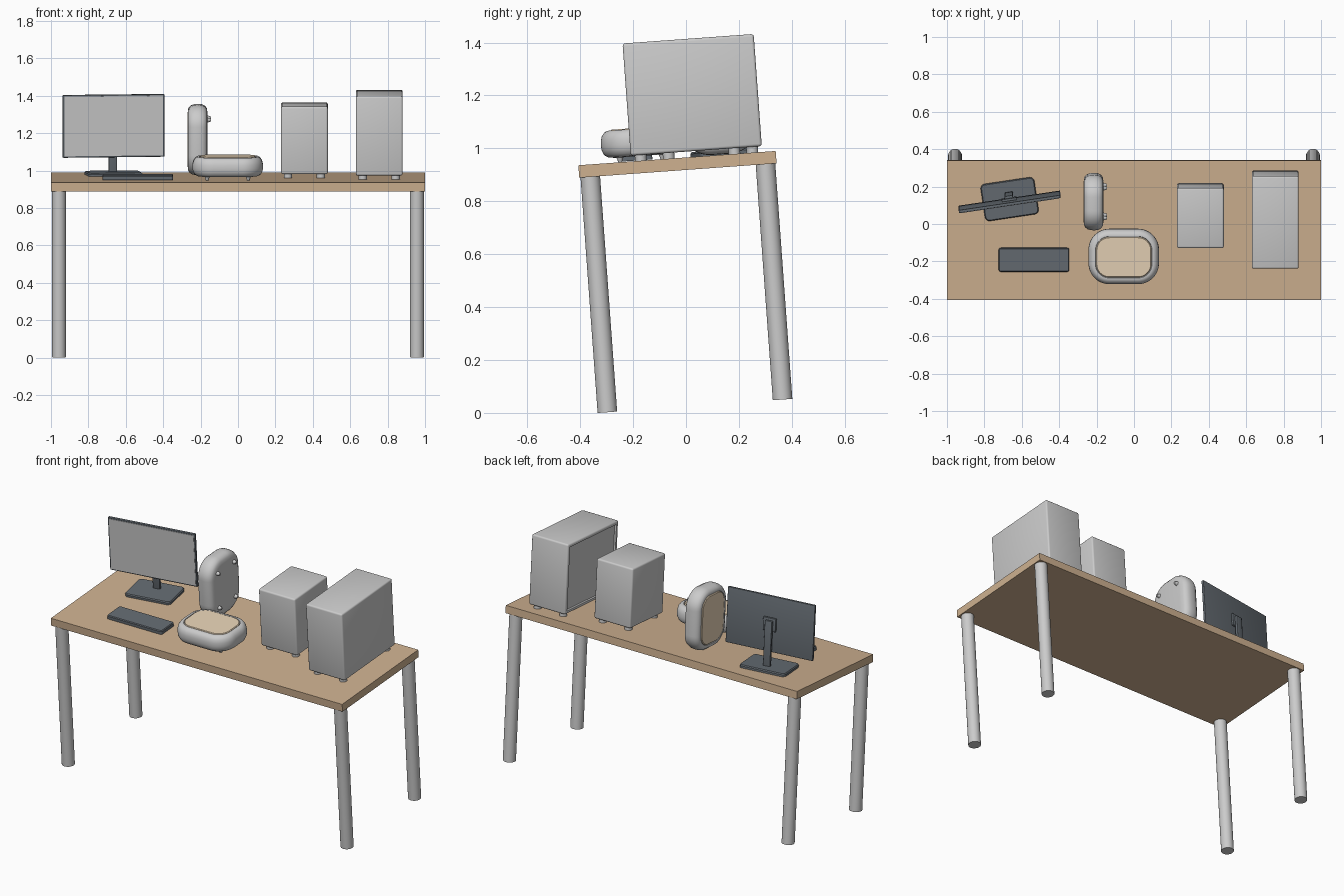
import bpy, bmesh, math
from mathutils import Matrix

if "Cube" in bpy.data.objects:
    bpy.data.objects.remove(bpy.data.objects["Cube"])

T = Matrix.Translation
# the whole set leans back slightly; local origin is the centre of the table's upper face
TILT = T((0, -0.034, 0.963)) @ Matrix.Rotation(math.radians(4.15), 4, 'X')


def material(name, col):
    m = bpy.data.materials.new(name)
    m.diffuse_color = (*col, 1)
    m.use_nodes = True
    m.node_tree.nodes["Principled BSDF"].inputs["Base Color"].default_value = m.diffuse_color
    return m


WOOD = material("wood", (0.62, 0.44, 0.28))
DARK = material("dark_plastic", (0.13, 0.15, 0.17))
TAN = material("tan_fabric", (0.80, 0.65, 0.47))


def finish(name, bm, mat=None, place=Matrix()):
    bmesh.ops.recalc_face_normals(bm, faces=bm.faces)
    me = bpy.data.meshes.new(name)
    bm.to_mesh(me)
    bm.free()
    ob = bpy.data.objects.new(name, me)
    bpy.context.collection.objects.link(ob)
    ob.matrix_world = TILT @ place
    if mat:
        me.materials.append(mat)
    return ob


def box(name, size, loc, mat=None, place=Matrix(), bevel=0.0, panel=False):
    bm = bmesh.new()
    bmesh.ops.create_cube(bm, size=1, matrix=T(loc) @ Matrix.Diagonal((*size, 1)))
    if bevel:
        bmesh.ops.bevel(bm, geom=bm.edges[:], offset=bevel, segments=3,
                        affect='EDGES', profile=0.5)
    if panel:  # recessed panel on the left side
        bm.normal_update()
        side = max((f for f in bm.faces if f.normal.x < -0.99), key=lambda f: f.calc_area())
        bmesh.ops.inset_region(bm, faces=[side], thickness=0.014)
        bmesh.ops.inset_region(bm, faces=[side], thickness=0.001, depth=-0.012)
    return finish(name, bm, mat, place)


def rod(name, r1, r2, z0, z1, xy, mat=None, place=Matrix(), sides=32):
    bm = bmesh.new()
    bmesh.ops.create_cone(bm, cap_ends=True, segments=sides, radius1=r1, radius2=r2,
                          depth=z1 - z0, matrix=T((*xy, (z0 + z1) / 2)))
    return finish(name, bm, mat, place)


def slab(name, w, d, radius, profile, mat=None, place=Matrix(), seg=8):
    """Rounded rectangle lofted through (inset, height) steps."""
    bm = bmesh.new()
    loops = []
    for inset, z in profile:
        r = max(radius - inset, 0.002)
        ring = []
        for q, (sx, sy) in enumerate([(1, 1), (-1, 1), (-1, -1), (1, -1)]):
            for i in range(seg + 1):
                a = math.pi / 2 * (q + i / seg)
                ring.append(bm.verts.new((sx * (w / 2 - inset - r) + r * math.cos(a),
                                          sy * (d / 2 - inset - r) + r * math.sin(a), z)))
        loops.append(ring)
    n = len(loops[0])
    for a, b in zip(loops, loops[1:]):
        for i in range(n):
            bm.faces.new((a[i], a[(i + 1) % n], b[(i + 1) % n], b[i]))
    bm.faces.new(loops[0][::-1])
    bm.faces.new(loops[-1])
    return finish(name, bm, mat, place)


CORNERS = [(-1, -1), (1, -1), (-1, 1), (1, 1)]

# table
box("table_top", (2, 0.748, 0.047), (0, 0, -0.0235), WOOD)
for sx, sy in CORNERS:
    rod("table_leg", 0.037, 0.037, -0.939, -0.045, (sx * 0.957, sy * 0.332))


# computer cases on round feet
def computer_case(name, x, y0, y1, top, panel):
    d, cy = y1 - y0, (y0 + y1) / 2
    box(name, (0.25, d, top - 0.022), (x, cy, (top + 0.022) / 2), bevel=0.01, panel=panel)
    for sx, sy in CORNERS:
        rod(name + "_foot", 0.022, 0.022, 0, 0.025,
            (x + sx * 0.088, cy + sy * (d / 2 - 0.037)), sides=24)


computer_case("large_case", 0.755, -0.174, 0.323, 0.447, True)
computer_case("small_case", 0.355, -0.068, 0.255, 0.384, False)

# monitor, turned a little
MON = T((-0.665, 0.168, 0)) @ Matrix.Rotation(math.radians(8.5), 4, 'Z')
box("monitor_shell", (0.548, 0.016, 0.336), (0, 0.004, 0.264), DARK, MON, bevel=0.003)
box("monitor_screen", (0.532, 0.003, 0.32), (0, -0.0045, 0.264), None, MON)
box("monitor_mount", (0.08, 0.014, 0.08), (0, 0.018, 0.264), DARK, MON, bevel=0.003)
box("monitor_pole", (0.045, 0.018, 0.28), (0, 0.03, 0.15), DARK, MON, bevel=0.004)
slab("monitor_base", 0.29, 0.2, 0.025, [(0, 0), (0, 0.012), (0.005, 0.018)], DARK, MON)

# keyboard
slab("keyboard", 0.377, 0.128, 0.012, [(0, 0.002), (0, 0.02), (0.004, 0.025)], DARK,
     T((-0.535, -0.157, 0)))


# padded cushions: one lying flat, one standing on end
def cushion(name, place):
    slab(name + "_body", 0.377, 0.297, 0.112,
         [(0.05, 0.018), (0.025, 0.021), (0.010, 0.031), (0.002, 0.048), (0, 0.065),
          (0.001, 0.085), (0.006, 0.103), (0.016, 0.116), (0.028, 0.122), (0.037, 0.122),
          (0.039, 0.116)], None, place, seg=12)
    slab(name + "_pad", 0.299, 0.219, 0.073,
         [(0.001, 0.112), (0.001, 0.121), (0.005, 0.125)], TAN, place, seg=12)
    for sx, sy in CORNERS:
        rod(name + "_foot", 0.007, 0.016, 0, 0.026, (sx * 0.11, sy * 0.08), None, place, 16)


cushion("flat_cushion", T((-0.055, -0.135, 0)))
cushion("upright_cushion", T((-0.145, 0.168, 0.191)) @ Matrix.Rotation(-math.pi / 2, 4, 'Y'))

# smooth shading with sharp edges kept
for ob in bpy.context.collection.objects:
    ob.select_set(True)
    bpy.context.view_layer.objects.active = ob
bpy.ops.object.shade_smooth_by_angle(angle=math.radians(35))
